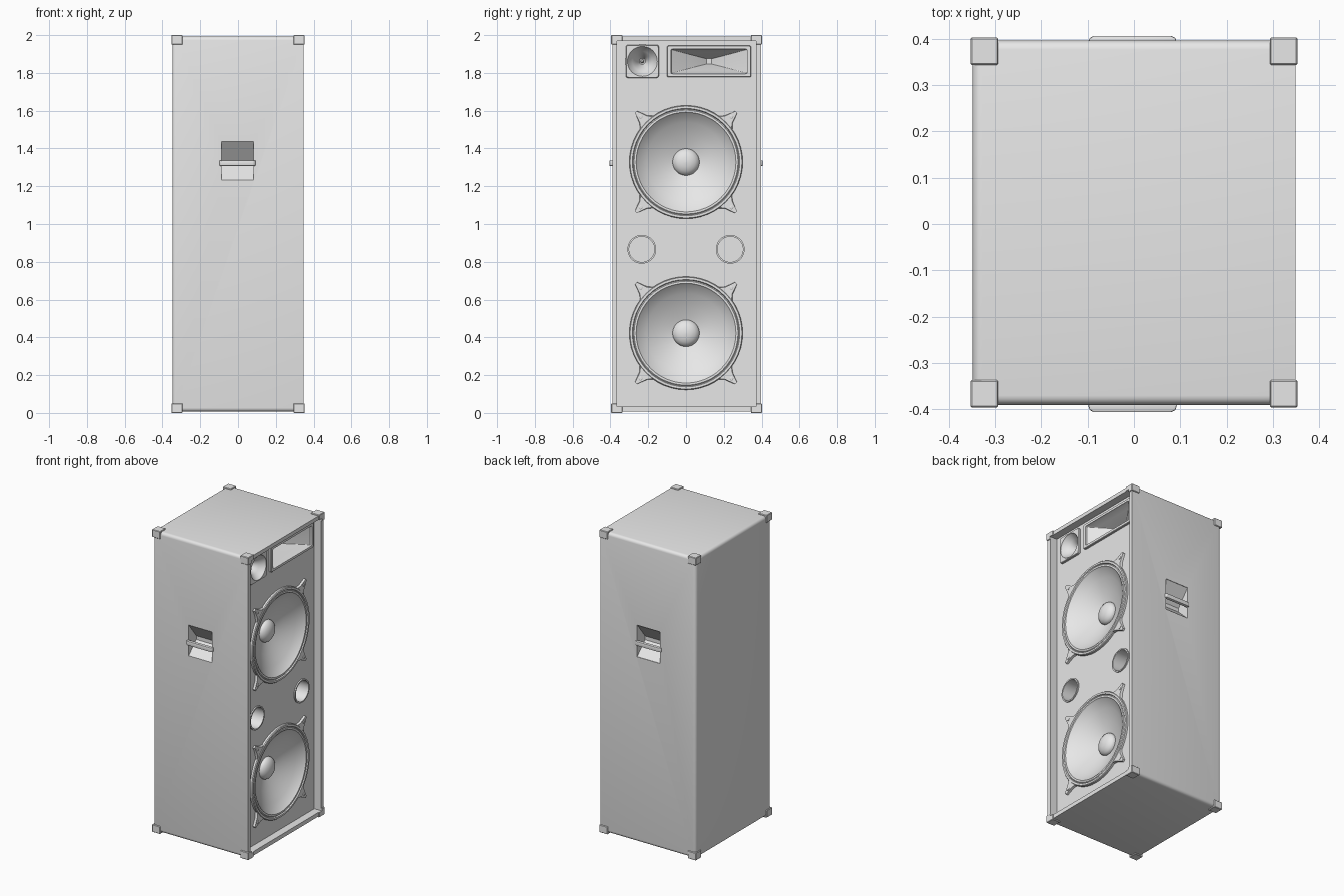
import bpy, bmesh, math
from mathutils import Vector

if "Cube" in bpy.data.objects:
    bpy.data.objects.remove(bpy.data.objects["Cube"])

GREY = (0.8, 0.8, 0.8, 1)
grey = bpy.data.materials.new("plain_grey")
grey.use_nodes = True
grey.diffuse_color = GREY
grey.node_tree.nodes["Principled BSDF"].inputs["Base Color"].default_value = GREY

SIDES = 48
BACK, FRONT, BAFFLE = -0.348, 0.348, 0.298
SEAT = BAFFLE - 0.008          # parts start slightly inside the baffle
parts = []


def loft(name, rings, start=True, end=True, bevel=0, segments=1, keep_front=False):
    """Skin a row of equal point rings; closed at the chosen ends."""
    bm = bmesh.new()
    rows = [[bm.verts.new(p) for p in ring] for ring in rings]
    n = len(rows[0])
    for a, b in zip(rows, rows[1:]):
        for j in range(n):
            k = (j + 1) % n
            bm.faces.new((a[j], a[k], b[k], b[j]))
    if start:
        bm.faces.new(rows[0][::-1])
    if end:
        bm.faces.new(rows[-1])
    if start and end:
        bmesh.ops.recalc_face_normals(bm, faces=bm.faces[:])
    if bevel:
        edges = [e for e in bm.edges
                 if not (keep_front and all(v.co.x > FRONT - 0.01 for v in e.verts))]
        bmesh.ops.bevel(bm, geom=edges, offset=bevel, segments=segments,
                        profile=0.5, affect='EDGES')
    mesh = bpy.data.meshes.new(name)
    bm.to_mesh(mesh)
    bm.free()
    mesh.materials.append(grey)
    obj = bpy.data.objects.new(name, mesh)
    bpy.context.collection.objects.link(obj)
    parts.append(obj)
    return obj


def box(name, lo, hi, **kw):
    rect = [(lo[1], lo[2]), (hi[1], lo[2]), (hi[1], hi[2]), (lo[1], hi[2])]
    return loft(name, [[(x, y, z) for y, z in rect] for x in (lo[0], hi[0])], **kw)


def outline(cy, cz, half_w, half_h, x, power=2):
    """Ring facing +x: power 2 is an ellipse, high powers are near rectangles."""
    ring = []
    for i in range(SIDES):
        a = math.tau * i / SIDES
        c, s = round(math.cos(a), 6), round(math.sin(a), 6)
        ring.append((x, cy + half_w * math.copysign(abs(c) ** (2 / power), c),
                     cz + half_h * math.copysign(abs(s) ** (2 / power), s)))
    return ring


def turned(name, cy, cz, profile):
    """Round part on the baffle from (radius, x) points, outside to centre."""
    return loft(name, [outline(cy, cz, r, r, x) for r, x in profile], start=False)


def cut(obj, cutter, keep=False):
    mod = obj.modifiers.new("cut", 'BOOLEAN')
    mod.operation, mod.solver, mod.object = 'DIFFERENCE', 'EXACT', cutter
    bpy.context.view_layer.objects.active = obj
    bpy.ops.object.modifier_apply(modifier=mod.name)
    if not keep:
        parts.remove(cutter)
        bpy.data.objects.remove(cutter)


def hole(cy, cz, half_w, half_h, depth, power=2):
    cut(cabinet, loft("cutter", [outline(cy, cz, half_w, half_h, x, power)
                                 for x in (BAFFLE - depth, FRONT + 0.05)]))


# Cabinet with rounded rear edges and corner caps, opened at the front
cabinet = box("cabinet", (BACK, -0.39, 0.007), (FRONT, 0.396, 1.993),
              bevel=0.02, segments=4, keep_front=True)
opening = box("cutter", (BAFFLE, -0.364, 0.034), (FRONT + 0.1, 0.371, 1.968))
cut(cabinet, opening, keep=True)
for side, x0 in (("back", -0.353), ("front", 0.293)):
    for hand, y0 in (("right", -0.396), ("left", 0.343)):
        for level, z0 in (("bottom", 0), ("top", 1.95)):
            cap = box(f"{side}_{hand}_{level}_corner", (x0, y0, z0),
                      (x0 + 0.06, y0 + 0.059, z0 + 0.05), bevel=0.003)
            if side == "front":
                cut(cap, opening, keep=True)
parts.remove(opening)
bpy.data.objects.remove(opening)

# Carrying handles: wedge pocket in each flank, bridged by a bar
POCKET = [(0.43, 1.44), (0.393, 1.44), (0.31, 1.335), (0.31, 1.31),
          (0.393, 1.23), (0.43, 1.23)]
BAR = [(-0.097, 0.385), (-0.093, 0.401), (-0.083, 0.406),
       (0.083, 0.406), (0.093, 0.401), (0.097, 0.385)]
for hand, s in (("right", -1), ("left", 1)):
    cut(cabinet, loft("cutter", [[(x, s * y, z) for y, z in POCKET]
                                 for x in (-0.088, 0.082)]))
    loft(hand + "_handle_bar", [[(x - 0.003, s * y, z) for x, y in BAR]
                                for z in (1.308, 1.336)], bevel=0.003, segments=2)

# Woofers: rim, surround, cone and dust cap, with four pointed brackets
WOOFER = [(0.30, SEAT), (0.30, 0.311), (0.296, 0.316), (0.284, 0.316),
          (0.28, 0.309), (0.275, 0.313), (0.264, 0.313), (0.258, 0.305),
          (0.21, 0.272), (0.14, 0.23), (0.071, 0.205), (0.071, 0.213),
          (0.064, 0.226), (0.048, 0.238), (0.026, 0.246), (0.002, 0.248)]
for level, cz in (("lower", 0.422), ("upper", 1.328)):
    hole(0, cz, 0.288, 0.288, 0.14)
    turned(level + "_woofer", 0, cz, WOOFER)
    for i in range(4):
        a = math.radians(45 + 90 * i)
        out, along = Vector((0, math.cos(a), math.sin(a))), Vector((0, -math.sin(a), math.cos(a)))
        base = Vector((0, 0, cz))
        shape = [(0.29, -0.058), (0.32, -0.03), (0.375, -0.008),
                 (0.375, 0.008), (0.32, 0.03), (0.29, 0.058)]
        loft(f"{level}_woofer_bracket_{i + 1}",
             [[base + out * r + along * w * k + Vector((x, 0, 0)) for r, w in shape]
              for x, k in ((SEAT, 1), (0.313, 0.85))])
        spot = base + out * 0.34
        turned(f"{level}_woofer_screw_{i + 1}", spot.y, spot.z,
               [(0.01, 0.305), (0.01, 0.316), (0.007, 0.318)])

# Bass ports
for hand, cy in (("right", -0.234), ("left", 0.234)):
    hole(cy, 0.866, 0.071, 0.071, 0.15)
    turned(hand + "_port", cy, 0.866,
           [(0.076, SEAT), (0.076, 0.306), (0.067, 0.306), (0.067, 0.155)])

# Small round tweeter on a square plate
TY, TZ = -0.231, 1.861
hole(TY, TZ, 0.081, 0.081, 0.12)
plate = [outline(TY, TZ, h, h, x, 14) for h, x in
         ((0.088, SEAT), (0.088, 0.309), (0.085, 0.313))]
flare = [outline(TY, TZ, r, r, x) for r, x in
         ((0.079, 0.313), (0.077, 0.306), (0.052, 0.28), (0.03, 0.25), (0.016, 0.21))]
loft("tweeter", plate + flare, start=False)
turned("tweeter_plug", TY, TZ, [(0.01, 0.205), (0.009, 0.235), (0.003, 0.242)])

# Wide horn with a flare narrowing to a small throat
HY, HZ = 0.122, 1.861
hole(HY, HZ, 0.206, 0.07, 0.14, 40)
HORN = [(0.222, 0.084, SEAT), (0.222, 0.084, 0.309), (0.219, 0.081, 0.313),
        (0.202, 0.066, 0.313), (0.2, 0.064, 0.302), (0.15, 0.05, 0.27),
        (0.09, 0.034, 0.23), (0.04, 0.021, 0.195), (0.014, 0.014, 0.175)]
loft("horn", [outline(HY, HZ, w, h, x, 36) for w, h, x in HORN], start=False)

# Smooth the curved surfaces, keep real edges sharp
bpy.ops.object.select_all(action='DESELECT')
for obj in parts:
    obj.select_set(True)
bpy.context.view_layer.objects.active = cabinet
bpy.ops.object.shade_smooth_by_angle(angle=math.radians(30))
